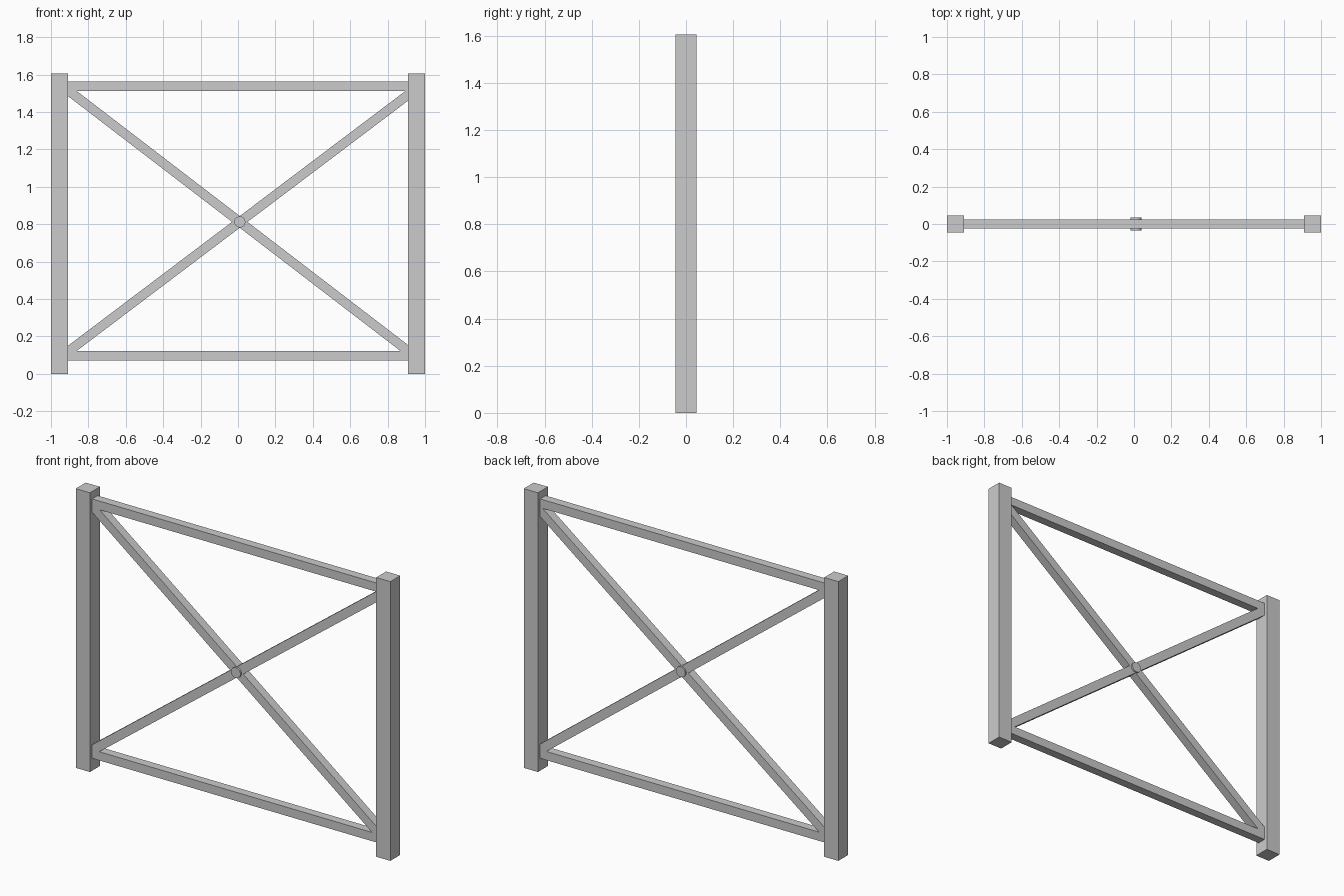
import bpy
import math

if "Cube" in bpy.data.objects:
    bpy.data.objects.remove(bpy.data.objects["Cube"])

POST_IN = 0.91   # inner face of the posts
BAR = 0.05       # square section of rails and braces


def box(name, size, loc, tilt=0.0):
    bpy.ops.mesh.primitive_cube_add(size=1, location=loc, rotation=(0, tilt, 0))
    ob = bpy.context.object
    ob.name = name
    ob.scale = size
    bpy.ops.object.transform_apply(location=False, rotation=True, scale=True)
    return ob


def brace(name, z_left, z_right):
    # square bar whose ends are buried slightly in the posts
    dx, dz = 2 * POST_IN, z_right - z_left
    length = math.hypot(dx, dz) + 0.04
    return box(name, (length, BAR, BAR), (0, 0, (z_left + z_right) / 2),
               -math.atan2(dz, dx))


# Corner posts
for side, name in ((-1, "left_post"), (1, "right_post")):
    box(name, (0.09, 0.09, 1.605), (side * 0.955, 0, 0.8025))

# Horizontal rails
for z, name in ((0.096, "bottom_rail"), (1.537, "top_rail")):
    box(name, (2 * POST_IN, BAR, BAR), (0, 0, z))

# Crossed diagonal braces
brace("rising_brace", 0.118, 1.492)
brace("falling_brace", 1.517, 0.122)

# Round pin through the crossing
bpy.ops.mesh.primitive_cylinder_add(vertices=16, radius=0.03, depth=0.07,
                                    location=(0.01, 0, 0.812),
                                    rotation=(math.pi / 2, 0, 0))
bpy.context.object.name = "centre_pin"
bpy.ops.object.shade_smooth_by_angle()
